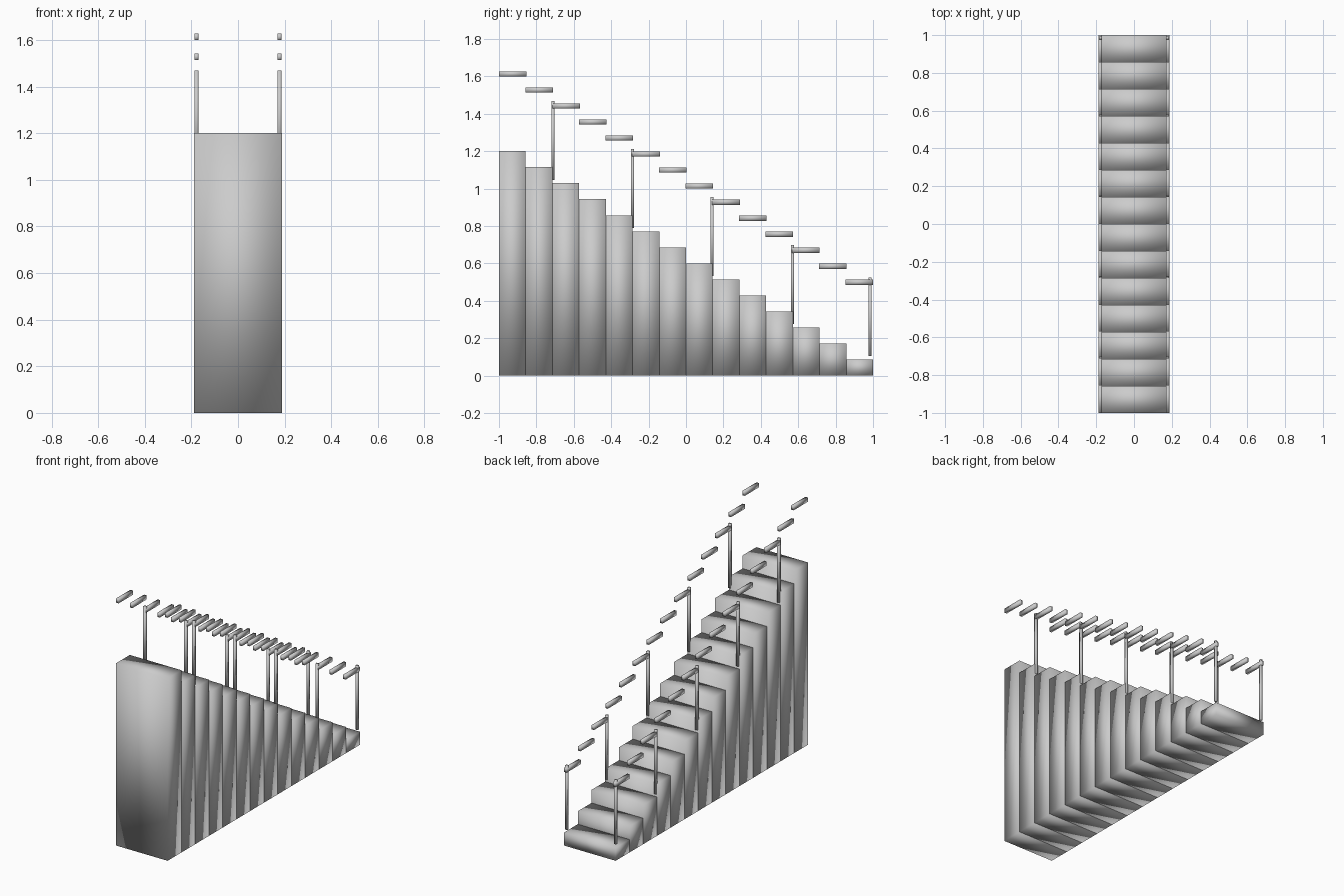
import bpy, bmesh

if "Cube" in bpy.data.objects:
    bpy.data.objects.remove(bpy.data.objects["Cube"])

STEPS = 14
DEPTH = 2.0 / STEPS
RISE = 1.2 / STEPS
HALF_W = 0.188
RAIL_X = 0.178


def box(bm, x, y, z):
    """Add a box spanning the given (min, max) ranges."""
    geo = bmesh.ops.create_cube(bm, size=1.0)
    for v in geo["verts"]:
        for i, (lo, hi) in enumerate((x, y, z)):
            v.co[i] = (lo + hi) / 2 + v.co[i] * (hi - lo)


def finish(bm, name):
    for f in bm.faces:
        f.smooth = True
    mesh = bpy.data.meshes.new(name)
    bm.to_mesh(mesh)
    bm.free()
    obj = bpy.data.objects.new(name, mesh)
    bpy.context.collection.objects.link(obj)
    return obj


def step_top(i):
    return (STEPS - i) * RISE


# Solid steps, each block reaching the ground
bm = bmesh.new()
for i in range(STEPS):
    y0 = -1 + i * DEPTH
    box(bm, (-HALF_W, HALF_W), (y0, y0 + DEPTH), (0, step_top(i)))
finish(bm, "steps")

for side, sx in (("left", -1), ("right", 1)):
    # Level handrail piece above every step
    bm = bmesh.new()
    cx = sx * RAIL_X
    for i in range(STEPS):
        y0 = -1 + i * 0.1425
        z = step_top(i) + 0.413
        box(bm, (cx - 0.009, cx + 0.009), (y0, y0 + 0.1475),
            (z - 0.014, z + 0.014))
    finish(bm, side + "_handrail")

    # Posts on every third step, with the last one at the foot of the stair
    bm = bmesh.new()
    for i, y in ((2, -0.712), (5, -0.286), (8, 0.140), (11, 0.569), (13, 0.985)):
        z = step_top(i)
        box(bm, (cx - 0.008, cx + 0.008), (y - 0.008, y + 0.008),
            (z + 0.018, z + 0.44))
    finish(bm, side + "_posts")
